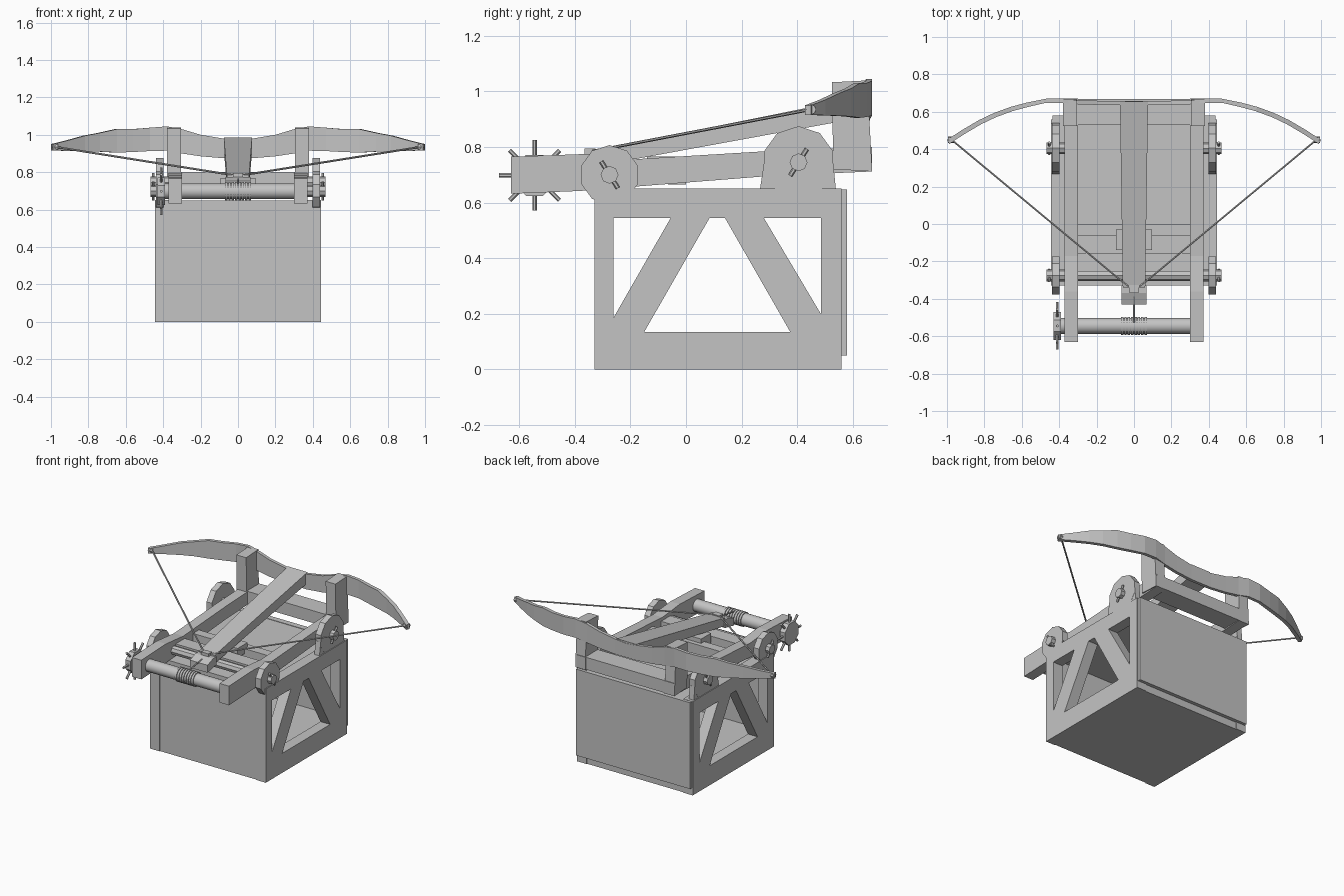
import bpy, bmesh, math
from mathutils import Vector

mat = bpy.data.materials.new("plain grey")
mat.diffuse_color = (0.55, 0.55, 0.55, 1)


def finish(name, bm, smooth=False):
    bmesh.ops.recalc_face_normals(bm, faces=bm.faces)
    me = bpy.data.meshes.new(name)
    bm.to_mesh(me)
    bm.free()
    me.materials.append(mat)
    if smooth:
        for p in me.polygons:
            p.use_smooth = len(p.vertices) == 4
    ob = bpy.data.objects.new(name, me)
    bpy.context.collection.objects.link(ob)
    return ob


def prism(name, pts, x0, x1):
    """Extrude a (y, z) outline from x0 to x1."""
    bm = bmesh.new()
    f = bm.faces.new([bm.verts.new((x0, y, z)) for y, z in pts])
    r = bmesh.ops.extrude_face_region(bm, geom=[f])
    vs = [v for v in r["geom"] if isinstance(v, bmesh.types.BMVert)]
    bmesh.ops.translate(bm, verts=vs, vec=(x1 - x0, 0, 0))
    return finish(name, bm)


def box(name, x0, x1, y0, y1, z0, z1):
    return prism(name, [(y0, z0), (y1, z0), (y1, z1), (y0, z1)], x0, x1)


def rod(name, p0, p1, r, n=8, smooth=False):
    p0, p1 = Vector(p0), Vector(p1)
    d = p1 - p0
    bm = bmesh.new()
    bmesh.ops.create_cone(bm, cap_ends=True, segments=n, radius1=r, radius2=r, depth=d.length)
    m = d.to_track_quat('Z', 'Y').to_matrix().to_4x4()
    m.translation = (p0 + p1) / 2
    bmesh.ops.transform(bm, matrix=m, verts=bm.verts)
    return finish(name, bm, smooth)


def ngon(y, z, r, n, turn=0.0):
    return [(y + r * math.cos(turn + 2 * math.pi * i / n),
             z + r * math.sin(turn + 2 * math.pi * i / n)) for i in range(n)]


# Box base: floor, front and back boards, deck
box("base_floor", -0.37, 0.37, -0.325, 0.555, 0.0, 0.11)
box("front_board", -0.437, 0.437, -0.328, -0.30, 0.004, 0.648)
box("back_board", -0.437, 0.437, 0.54, 0.58, 0.05, 0.648)
box("deck", -0.38, 0.38, -0.325, 0.555, 0.60, 0.645)

# Side frames made of beams
beams = {
    "bottom_beam": [(-0.33, 0), (0.56, 0), (0.56, 0.135), (-0.33, 0.135)],
    "top_beam": [(-0.33, 0.545), (0.56, 0.545), (0.56, 0.65), (-0.33, 0.65)],
    "front_post": [(-0.33, 0.135), (-0.26, 0.135), (-0.26, 0.545), (-0.33, 0.545)],
    "back_post": [(0.485, 0.135), (0.56, 0.135), (0.56, 0.545), (0.485, 0.545)],
    "front_brace": [(-0.29, 0.135), (-0.15, 0.135), (0.085, 0.545), (-0.055, 0.545)],
    "back_brace": [(0.375, 0.135), (0.485, 0.135), (0.485, 0.2), (0.28, 0.545), (0.14, 0.545)],
}
rail = [(-0.63, 0.632), (-0.38, 0.642), (0.29, 0.695), (0.67, 0.712), (0.67, 0.80),
        (0.29, 0.785), (-0.17, 0.757), (-0.36, 0.775), (-0.63, 0.765)]
post = [(0.53, 0.72), (0.67, 0.712), (0.657, 0.95), (0.66, 1.04), (0.525, 1.033)]

for s, side in ((-1, "left"), (1, "right")):
    for n, pts in beams.items():
        prism(f"{n}_{side}", pts, s * 0.37, s * 0.444)
    # Tilting carriage rails and bow posts
    prism(f"rail_{side}", rail, s * 0.30, s * 0.372)
    prism(f"bow_post_{side}", post, s * 0.305, s * 0.38)
    # Support discs with hubs and locking pins
    for n, y, z, r, lean in (("front", -0.275, 0.70, 0.107, -1), ("back", 0.405, 0.745, 0.13, 1)):
        prism(f"{n}_disc_{side}", ngon(y, z, r, 10, math.pi / 10), s * 0.398, s * 0.439)
        rod(f"{n}_hub_{side}", (s * 0.33, y, z), (s * 0.468, y, z), 0.032, 8)
        rod(f"{n}_pin_{side}", (s * 0.454, y - 0.03 * lean, z - 0.048),
            (s * 0.454, y + 0.03 * lean, z + 0.048), 0.008, 6)
    # Foot joining the back disc to the frame
    prism(f"disc_foot_{side}", [(0.265, 0.64), (0.54, 0.64), (0.53, 0.74), (0.28, 0.74)],
          s * 0.399, s * 0.438)
    # Bow string and tip knob
    rod(f"string_{side}", (s * 0.975, 0.45, 0.935), (s * 0.03, -0.335, 0.785), 0.0055, 6)
    rod(f"string_bend_{side}", (s * 0.032, -0.333, 0.785), (0, -0.34, 0.785), 0.0055, 6)
    rod(f"tip_knob_{side}", (s * 0.962, 0.45, 0.935), (s * 0.995, 0.45, 0.935), 0.018, 8)

# Cross members of the carriage
box("rear_crossbar", -0.31, 0.31, 0.53, 0.668, 0.715, 0.80)
box("front_crossbar", -0.31, 0.31, -0.255, -0.155, 0.66, 0.735)
box("middle_crossbar", -0.31, 0.31, -0.065, 0.0, 0.665, 0.735)
box("stock_support", -0.095, 0.095, -0.14, -0.03, 0.70, 0.765)
rod("front_axle", (-0.4, -0.275, 0.70), (0.4, -0.275, 0.70), 0.03, 8)

# Bow: stations of x, y of back face, lower z, upper z
half = [(0, 0.657, 0.875, 0.972), (0.08, 0.657, 0.875, 0.98), (0.2, 0.659, 0.885, 1.0),
        (0.30, 0.662, 0.90, 1.03), (0.38, 0.67, 0.915, 1.045), (0.47, 0.67, 0.913, 1.038),
        (0.57, 0.65, 0.908, 1.03), (0.66, 0.626, 0.905, 1.03), (0.75, 0.593, 0.91, 1.01),
        (0.83, 0.555, 0.912, 0.995), (0.92, 0.502, 0.914, 0.97), (1.0, 0.45, 0.916, 0.95)]
stations = [(-x, y, a, b) for x, y, a, b in half[:0:-1]] + half
bm = bmesh.new()
rings = []
for x, y, a, b in stations:
    t = 0.022
    dx = 0.012 * max(-1, min(1, x * 2)) if abs(x) > 0.5 else 0
    rings.append([bm.verts.new(c) for c in
                  ((x, y, a), (x, y, b), (x - dx, y - t, b), (x - dx, y - t, a))])
for p, q in zip(rings, rings[1:]):
    for i in range(4):
        j = (i + 1) % 4
        bm.faces.new((p[i], p[j], q[j], q[i]))
bm.faces.new(rings[0])
bm.faces.new(rings[-1])
finish("bow", bm)

# Sloping stock, wider toward the bow
stock = prism("stock", [(-0.34, 0.728), (0.655, 0.91), (0.655, 0.985), (-0.34, 0.785)], -1, 1)
for v in stock.data.vertices:
    v.co.x *= 0.075 if v.co.y > 0 else 0.06

# Trigger block and catch
prism("trigger_block", [(-0.43, 0.70), (-0.33, 0.72), (-0.33, 0.775), (-0.37, 0.775), (-0.43, 0.752)],
      -0.068, 0.068)
box("trigger_catch", -0.028, 0.028, -0.365, -0.325, 0.76, 0.795)

# Windlass drum with rope coil
cy, cz = -0.545, 0.698
rod("windlass_drum", (-0.40, cy, cz), (0.31, cy, cz), 0.042, 20, True)
for i in range(8):
    x = -0.07 + i * 0.018
    rod("rope_coil", (x, cy, cz), (x + 0.013, cy, cz), 0.049, 16, True)
rod("winding_rope", (0, cy + 0.02, cz + 0.044), (0, -0.35, 0.77), 0.005, 6)

# Handle wheel with spokes
prism("handle_wheel", ngon(cy, cz, 0.08, 8, math.pi / 8), -0.43, -0.39)
for i in range(8):
    a = i * math.pi / 4
    c, s = math.cos(a), math.sin(a)
    rod("handle_spoke", (-0.41, cy + 0.05 * c, cz + 0.05 * s),
        (-0.41, cy + 0.127 * c, cz + 0.127 * s), 0.008, 6)
